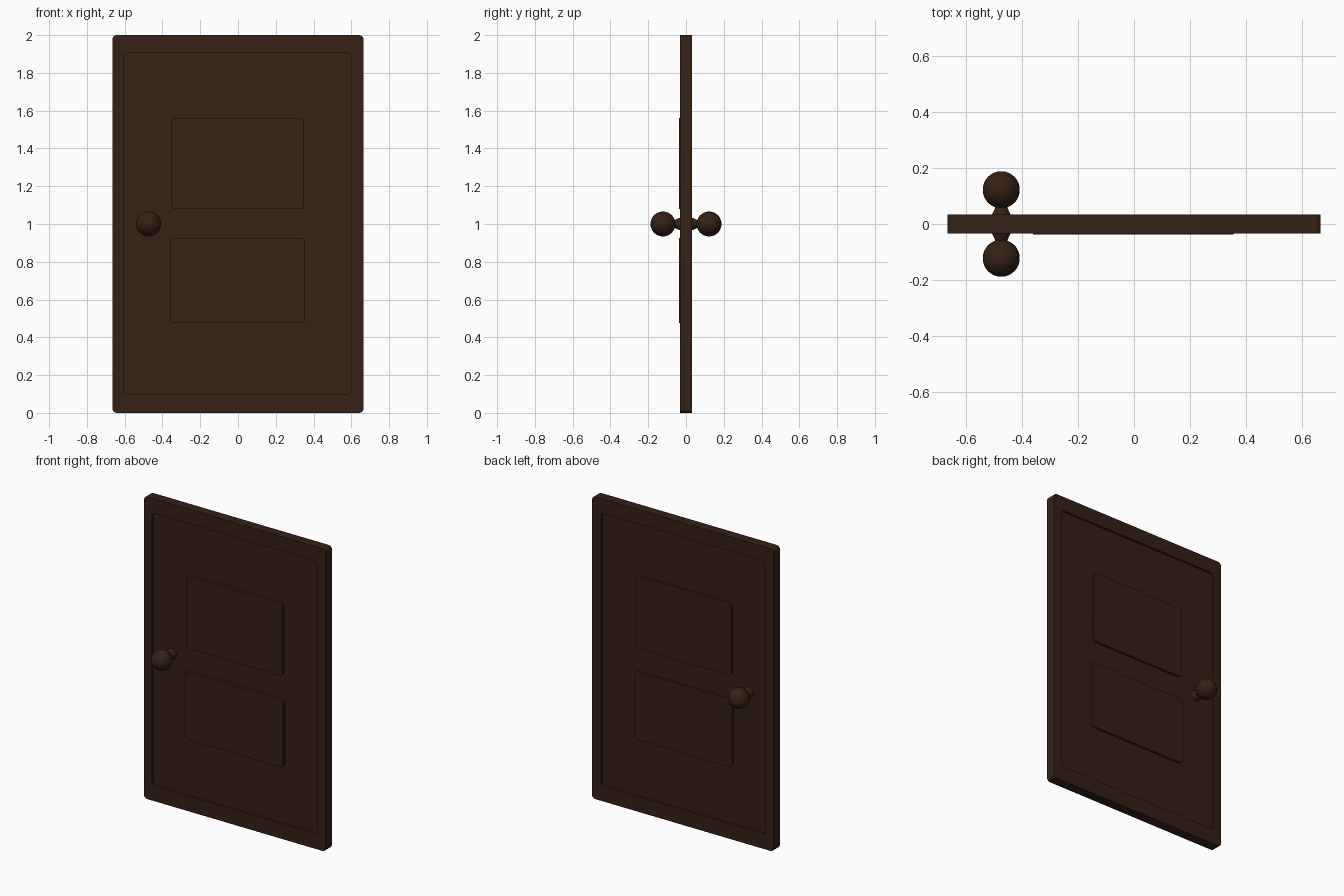
import bpy, bmesh
from math import sin, cos, pi

if "Cube" in bpy.data.objects:
    bpy.data.objects.remove(bpy.data.objects["Cube"])

wood = bpy.data.materials.new("dark_wood")
wood.diffuse_color = (0.036, 0.015, 0.007, 1)
wood.use_nodes = True
wood.node_tree.nodes["Principled BSDF"].inputs["Base Color"].default_value = wood.diffuse_color


def rounded_rect(x0, x1, z0, z1, r, y, seg=3):
    """Rounded rectangle loop in the xz plane at depth y."""
    pts = []
    corners = [(x1 - r, z1 - r), (x0 + r, z1 - r), (x0 + r, z0 + r), (x1 - r, z0 + r)]
    for k, (cx, cz) in enumerate(corners):
        for i in range(seg + 1):
            a = (k + i / seg) * pi / 2
            pts.append((cx + r * cos(a), y, cz + r * sin(a)))
    return pts


def loft(name, loops, angle):
    """Skin a series of matching loops and cap both ends."""
    bm = bmesh.new()
    rings = [[bm.verts.new(p) for p in loop] for loop in loops]
    n = len(rings[0])
    for a, b in zip(rings, rings[1:]):
        for i in range(n):
            bm.faces.new((a[i], a[(i + 1) % n], b[(i + 1) % n], b[i]))
    bm.faces.new(rings[0])
    bm.faces.new(rings[-1])
    bmesh.ops.recalc_face_normals(bm, faces=bm.faces)
    me = bpy.data.meshes.new(name)
    bm.to_mesh(me)
    bm.free()
    ob = bpy.data.objects.new(name, me)
    bpy.context.collection.objects.link(ob)
    me.materials.append(wood)
    bpy.ops.object.select_all(action='DESELECT')
    ob.select_set(True)
    bpy.context.view_layer.objects.active = ob
    bpy.ops.object.shade_smooth_by_angle(angle=angle)
    return ob


# Door slab with a shallow recess on each face
T, FLOOR = 0.033, 0.017
outer = (-0.665, 0.665, 0.0, 2.0, 0.022)
inner = (-0.605, 0.6, 0.1, 1.905, 0.022)
loft("door_slab", [
    rounded_rect(*inner, -FLOOR), rounded_rect(*inner, -T),
    rounded_rect(*outer, -T), rounded_rect(*outer, T),
    rounded_rect(*inner, T), rounded_rect(*inner, FLOOR)], 0.3)

# Raised panels, upper and lower, on both faces
for label, rect in (("upper", (-0.355, 0.35, 1.08, 1.56, 0.022)),
                    ("lower", (-0.36, 0.355, 0.475, 0.925, 0.022))):
    for side, y0, y1 in (("front", -FLOOR + 0.004, -0.038), ("back", FLOOR - 0.004, T)):
        loft(f"{label}_panel_{side}",
             [rounded_rect(*rect, y0), rounded_rect(*rect, y1)], 0.3)

# Turned knobs: tapered neck into a ball, one per face
R, CY = 0.066, 0.122
start = 0.83 * pi
profile = [(0.037, FLOOR - 0.004), (0.035, 0.028), (0.030, 0.040), (0.023, 0.055)]
profile += [(R * sin(a), CY - R * cos(a))
            for a in (0.32 + i * (pi - 0.36) / 14 for i in range(15))]
for side, s in (("front", -1), ("back", 1)):
    loft(f"knob_{side}",
         [[(-0.473 + r * cos(2 * pi * i / 32), s * y, 1.0 + r * sin(2 * pi * i / 32))
           for i in range(32)] for r, y in profile], 0.8)
